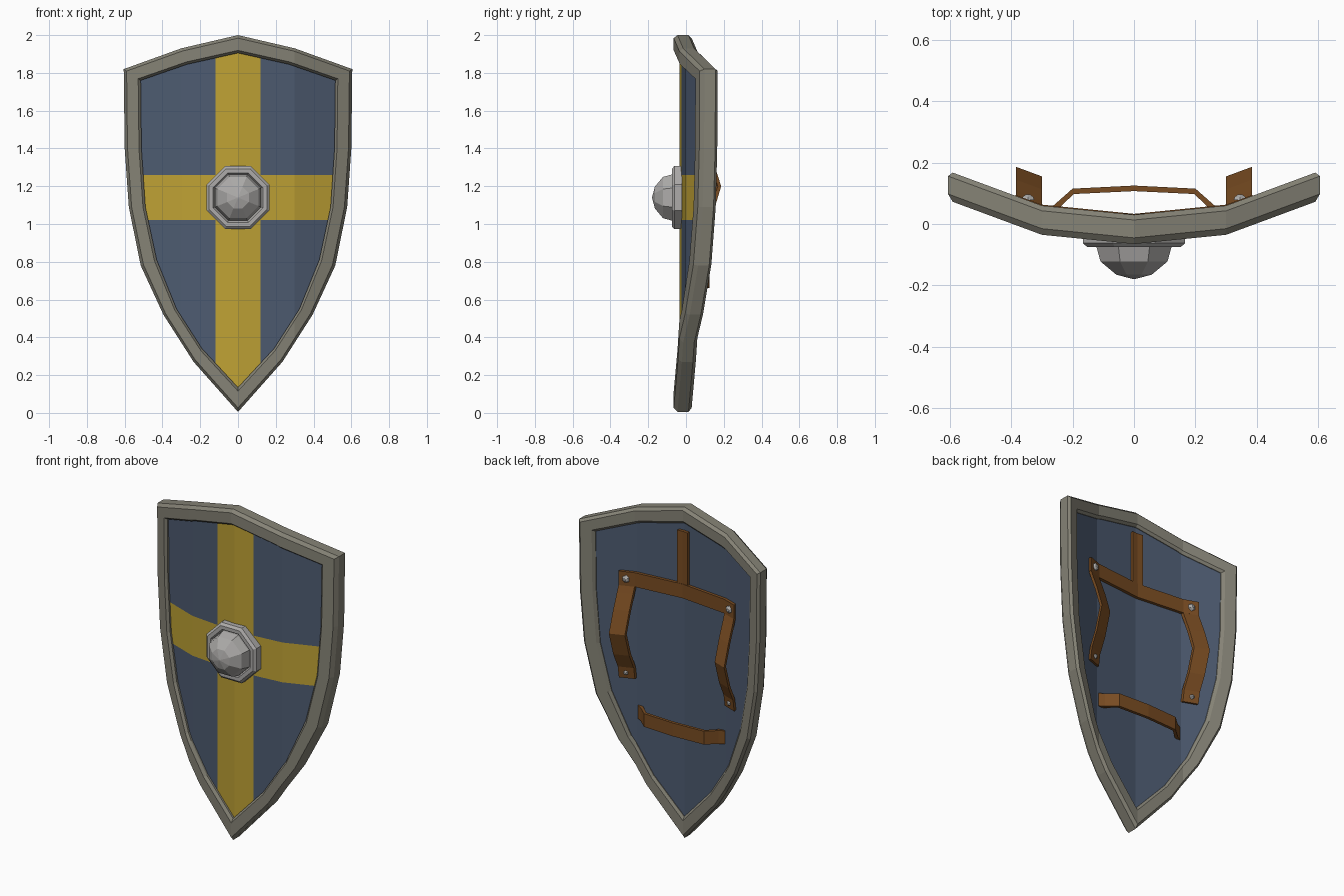
import bpy, bmesh, math
from mathutils import Vector, Matrix

cube = bpy.data.objects.get("Cube")
if cube:
    bpy.data.objects.remove(cube, do_unlink=True)


def material(name, rgb):
    m = bpy.data.materials.new(name)
    m.use_nodes = True
    m.diffuse_color = (*rgb, 1)
    m.node_tree.nodes["Principled BSDF"].inputs["Base Color"].default_value = (*rgb, 1)
    return m


RIM = material("rim_grey", (0.235, 0.225, 0.18))
BLUE = material("field_blue", (0.075, 0.105, 0.165))
GOLD = material("cross_gold", (0.52, 0.36, 0.035))
STEEL = material("boss_steel", (0.42, 0.41, 0.40))
LEATHER = material("strap_leather", (0.19, 0.072, 0.016))


def curve_y(x):
    """Front surface of the curved shield, folded along x = 0 and x = +-0.3."""
    x = abs(x)
    return -0.065 + 0.1 * x if x < 0.3 else -0.035 + 0.37 * (x - 0.3)


def cut(bm, axis, value):
    normal = Vector((0, 0, 0))
    normal[axis] = 1
    bmesh.ops.bisect_plane(bm, geom=bm.verts[:] + bm.edges[:] + bm.faces[:],
                           plane_co=normal * value, plane_no=normal, dist=1e-5)


def bend(bm):
    for x in (-0.3, 0, 0.3):
        cut(bm, 0, x)
    for v in bm.verts:
        v.co.y += curve_y(v.co.x)


def finish(bm, name, *mats):
    bmesh.ops.recalc_face_normals(bm, faces=bm.faces[:])
    mesh = bpy.data.meshes.new(name)
    bm.to_mesh(mesh)
    bm.free()
    for m in mats:
        mesh.materials.append(m)
    obj = bpy.data.objects.new(name, mesh)
    bpy.context.collection.objects.link(obj)
    return obj


def bridge(bm, loops, close):
    """Quads between successive closed loops of vertices."""
    pairs = list(zip(loops, loops[1:] + loops[:1]))
    for a, b in pairs if close else pairs[:-1]:
        for i in range(len(a)):
            j = (i + 1) % len(a)
            bm.faces.new((a[i], a[j], b[j], b[i]))


# Outline, right half from the top point to the bottom point
OUTER = [(0, 2), (0.3, 1.93), (0.605, 1.82), (0.6, 1.4), (0.578, 1.09),
         (0.515, 0.78), (0.395, 0.52), (0.235, 0.27), (0, 0.005)]
INNER = [(0, 1.905), (0.27, 1.845), (0.515, 1.76), (0.511, 1.4), (0.49, 1.09),
         (0.43, 0.81), (0.325, 0.55), (0.19, 0.34), (0, 0.135)]


def outline(t):
    half = [Vector(a).lerp(Vector(b), t) for a, b in zip(OUTER, INNER)]
    return half + [Vector((-p.x, p.y)) for p in half[-2:0:-1]]


def ring(bm, t, d):
    return [bm.verts.new((p.x, d, p.y)) for p in outline(t)]


# Rim with bevelled edges
bm = bmesh.new()
section = [(0, 0.02), (0.17, 0), (0.85, 0), (1, 0.018),
           (1, 0.082), (0.85, 0.095), (0.17, 0.095), (0, 0.078)]
bridge(bm, [ring(bm, t, d) for t, d in section], True)
bend(bm)
finish(bm, "rim", RIM)

# Field with the gold cross cut into its front
bm = bmesh.new()
front, back = ring(bm, 0.9, 0.03), ring(bm, 0.9, 0.078)
bridge(bm, [front, back], False)
bm.faces.new(front)
bm.faces.new(back)
for axis, value in ((0, -0.12), (0, 0.12), (2, 1.02), (2, 1.26)):
    cut(bm, axis, value)
for f in bm.faces:
    c = f.calc_center_median()
    if c.y < 0.035 and (abs(c.x) < 0.12 or 1.02 < c.z < 1.26):
        f.material_index = 1
bend(bm)
finish(bm, "field", BLUE, GOLD)


def lathe(name, profile, centre, mat, sides=8):
    """Faceted turned part along y; profile holds (radius, y), closed at the tip."""
    bm = bmesh.new()
    loops = []
    for r, y in profile:
        angles = [math.tau * (i + 0.5) / sides for i in range(sides)]
        loops.append([bm.verts.new((r * math.cos(a), y, r * math.sin(a))) for a in angles])
    bridge(bm, loops, False)
    bm.faces.new(loops[0])
    bm.faces.new(loops[-1])
    bmesh.ops.remove_doubles(bm, verts=bm.verts, dist=1e-5)
    bmesh.ops.translate(bm, verts=bm.verts, vec=centre)
    return finish(bm, name, mat)


# Boss: octagonal flange and faceted dome
lathe("boss_flange", [(0.18, -0.02), (0.18, -0.062), (0.165, -0.075),
                      (0.142, -0.075), (0.132, -0.06)], (0, 0, 1.14), STEEL)
lathe("boss_dome", [(0.134, -0.03), (0.132, -0.075), (0.118, -0.122),
                    (0.062, -0.165), (0.004, -0.179)], (0, 0, 1.14), STEEL)


def strap(name, path, width, axis, offset, follow=True):
    """Leather strip; path holds (position along axis, depth) of its outer side."""
    thick = 0.018
    pts = [Vector(p) for p in path]
    bm = bmesh.new()
    loops = []
    for i, p in enumerate(pts):
        run = (pts[min(i + 1, len(pts) - 1)] - pts[max(i - 1, 0)]).normalized()
        side = Vector((-run.y, run.x))
        if side.y < 0:
            side = -side
        q = p - side * thick
        corners = [(p, -0.5), (p, 0.5), (q, 0.5), (q, -0.5)]
        loop = []
        for c, s in corners:
            w = offset + s * width
            loop.append(bm.verts.new((c.x, c.y, w) if axis == "x" else (w, c.y, c.x)))
        loops.append(loop)
    bridge(bm, loops, False)
    bm.faces.new(loops[0])
    bm.faces.new(loops[-1])
    if follow:
        bend(bm)
    return finish(bm, name, LEATHER)


# Leather straps on the back
strap("cross_strap", [(-0.385, 0.098), (0.385, 0.098)], 0.085, "x", 1.5)
strap("upper_strap", [(1.5, 0.096), (1.86, 0.096)], 0.07, "z", 0)
grip = [(1.46, 0.097), (1.42, 0.112), (1.33, 0.148), (1.2, 0.19),
        (1.06, 0.148), (0.97, 0.105), (0.9, 0.094)]
lower = [(0.29, 0.045), (0.26, 0.062), (0.2, 0.115), (0, 0.125)]
strap("lower_grip", [(-x, y) for x, y in lower] + lower[-2::-1], 0.08, "x", 0.7, False)

for side, label in ((1, "left"), (-1, "right")):
    strap(label + "_arm_strap", grip, 0.085, "z", side * 0.342)
    for z, r, part in ((1.5, 0.024, "upper"), (0.935, 0.015, "lower")):
        x = side * 0.345
        lathe(f"{label}_{part}_rivet", [(r, 0), (r * 0.8, 0.01), (r * 0.35, 0.017)],
              (x, curve_y(x) + 0.097, z), STEEL, 6)
